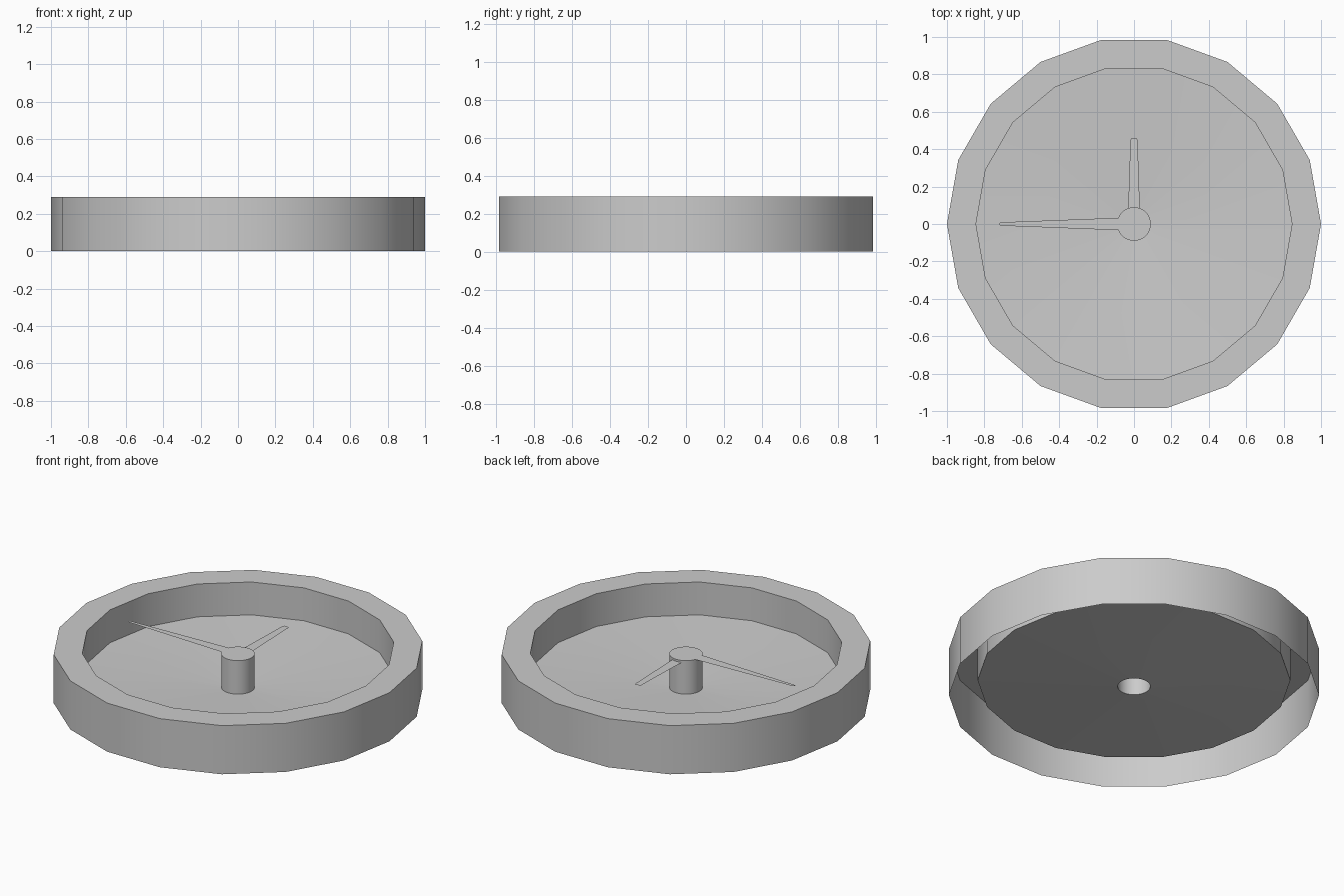
import bpy, bmesh
from math import sin, cos, tau

if "Cube" in bpy.data.objects:
    bpy.data.objects.remove(bpy.data.objects["Cube"])


def finish(name, bm):
    mesh = bpy.data.meshes.new(name)
    bm.to_mesh(mesh)
    bm.free()
    ob = bpy.data.objects.new(name, mesh)
    bpy.context.collection.objects.link(ob)
    bpy.ops.object.select_all(action='DESELECT')
    bpy.context.view_layer.objects.active = ob
    ob.select_set(True)
    bpy.ops.object.shade_smooth_by_angle(angle=0.6)
    return ob


def lathe(name, profile, sides, cap=False):
    """Open shell turned around z from (radius, height) points."""
    bm = bmesh.new()
    rings = [[bm.verts.new((r * cos(tau * i / sides), r * sin(tau * i / sides), z))
              for i in range(sides)] for r, z in profile]
    for a, b in zip(rings, rings[1:]):
        for i in range(sides):
            j = (i + 1) % sides
            bm.faces.new((a[i], a[j], b[j], b[i]))
    if cap:
        bm.faces.new(rings[-1])
    return finish(name, bm)


def hand(name, half_outline, z, turn):
    """Flat tapered hand from (length, half width) points, mirrored across its axis."""
    pts = [(l, -w) for l, w in half_outline] + [(l, w) for l, w in reversed(half_outline)]
    bm = bmesh.new()
    bm.faces.new([bm.verts.new((l, w, 0)) for l, w in pts])
    ob = finish(name, bm)
    ob.location.z = z
    ob.rotation_euler.z = turn
    return ob


# Case: outer wall, rim, inner wall and slightly dished dial, open underneath
lathe("clock_case", [(1, 0), (1, 0.29), (0.845, 0.29), (0.845, 0.094), (0.089, 0.055)], 18)

# Centre post, open at the bottom
lathe("centre_post", [(0.09, 0.055), (0.09, 0.255)], 36, cap=True)

# Hands
hand("minute_hand", [(0.083, 0.033), (0.712, 0.009), (0.72, 0.004)], 0.255, tau / 2)
hand("hour_hand", [(0.083, 0.031), (0.45, 0.019), (0.457, 0.015)], 0.243, tau / 4)
